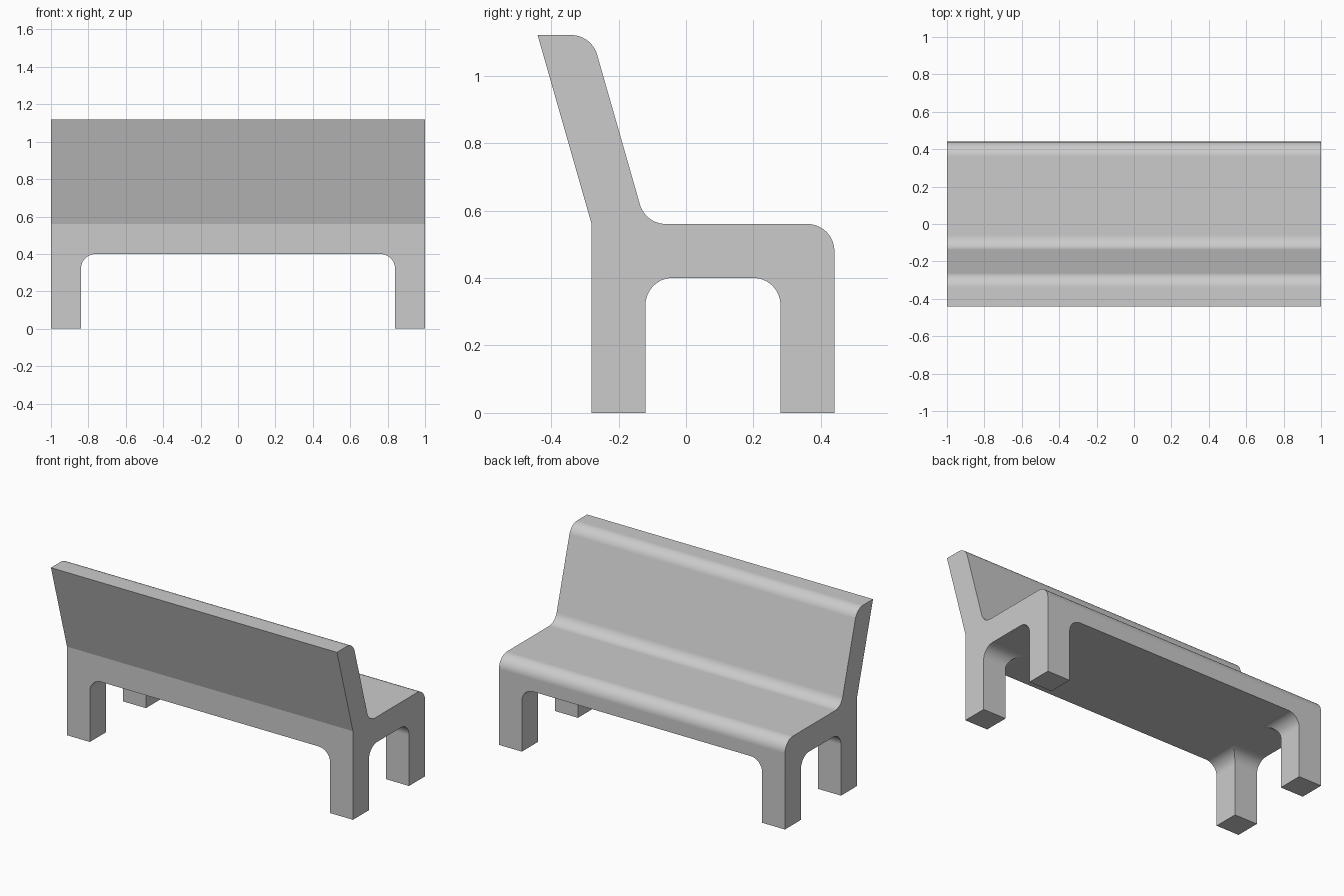
import bpy, bmesh, math
from mathutils import Vector

if "Cube" in bpy.data.objects:
    bpy.data.objects.remove(bpy.data.objects["Cube"])

R, SEG = 0.08, 12


def fillet(points):
    """Round every (a, b, True) corner of a closed 2D outline."""
    out = []
    n = len(points)
    for i, (a, b, rounded) in enumerate(points):
        p = Vector((a, b))
        if not rounded:
            out.append(p)
            continue
        d0 = (Vector(points[i - 1][:2]) - p).normalized()
        d1 = (Vector(points[(i + 1) % n][:2]) - p).normalized()
        half = d0.angle(d1) / 2
        t = R / math.tan(half)
        centre = p + (d0 + d1).normalized() * (R / math.sin(half))
        u, v = p + d0 * t - centre, p + d1 * t - centre
        total = u.angle(v)
        for k in range(SEG + 1):
            f = k / SEG * total
            w = (u * math.sin(total - f) + v * math.sin(f)) / math.sin(total)
            out.append(centre + w)
    return out


def extrude(name, points, axis, half):
    """Extrude an outline symmetrically along x (yz outline) or y (xz outline)."""
    def place(p, d):
        return (d, p.x, p.y) if axis == 'X' else (p.x, d, p.y)
    bm = bmesh.new()
    outline = fillet(points)
    rings = [[bm.verts.new(place(p, d)) for p in outline] for d in (-half, half)]
    for ring in rings:
        bm.faces.new(ring)
    n = len(outline)
    for i in range(n):
        j = (i + 1) % n
        bm.faces.new((rings[0][i], rings[0][j], rings[1][j], rings[1][i]))
    bmesh.ops.recalc_face_normals(bm, faces=bm.faces)
    mesh = bpy.data.meshes.new(name)
    bm.to_mesh(mesh)
    bm.free()
    obj = bpy.data.objects.new(name, mesh)
    bpy.context.collection.objects.link(obj)
    return obj


# Bench body: side profile with backrest, seat and the arch between the legs
bench = extrude("bench", [
    (-0.28, 0, False), (-0.28, 0.56, False), (-0.44, 1.12, False),
    (-0.28, 1.12, True), (-0.12, 0.56, True), (0.44, 0.56, True),
    (0.44, 0, False), (0.28, 0, False), (0.28, 0.40, True),
    (-0.12, 0.40, True), (-0.12, 0, False)], 'X', 1.0)

# Long arch cut from front to back, leaving four legs
cutter = extrude("long_arch_cutter", [
    (-0.84, -0.1, False), (-0.84, 0.40, True),
    (0.84, 0.40, True), (0.84, -0.1, False)], 'Y', 0.7)
cutter.hide_render = True

cut = bench.modifiers.new("long_arch", 'BOOLEAN')
cut.operation = 'DIFFERENCE'
cut.solver = 'EXACT'
cut.object = cutter
bpy.context.view_layer.objects.active = bench
bench.select_set(True)
bpy.ops.object.modifier_apply(modifier=cut.name)
bpy.data.objects.remove(cutter)

# Smooth rounded corners, crisp edges elsewhere
bpy.ops.object.shade_smooth_by_angle(angle=math.radians(12))
weighted = bench.modifiers.new("weighted_normals", 'WEIGHTED_NORMAL')
weighted.keep_sharp = True
